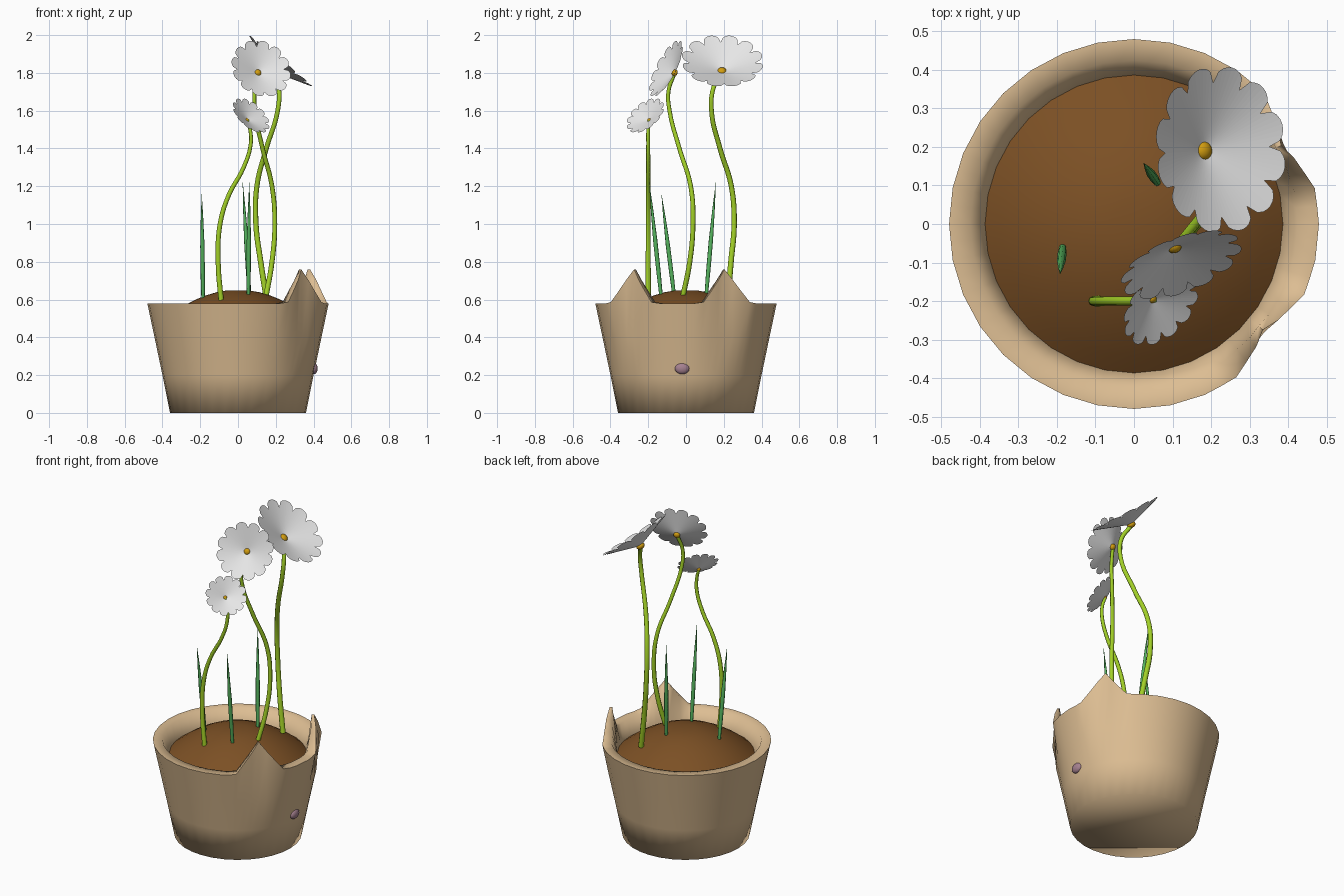
import bpy, bmesh, math
from mathutils import Vector, Matrix

if "Cube" in bpy.data.objects:
    bpy.data.objects.remove(bpy.data.objects["Cube"], do_unlink=True)


def material(name, r, g, b):
    m = bpy.data.materials.new(name)
    m.use_nodes = True
    m.diffuse_color = (r, g, b, 1)
    bsdf = m.node_tree.nodes["Principled BSDF"]
    bsdf.inputs["Base Color"].default_value = (r, g, b, 1)
    bsdf.inputs["Roughness"].default_value = 0.8
    return m


CLAY = material("tan clay", 0.72, 0.51, 0.29)
SOIL = material("brown soil", 0.20, 0.08, 0.018)
STEM = material("lime stem", 0.36, 0.63, 0.02)
BLADE = material("leaf green", 0.09, 0.45, 0.11)
PETAL = material("white petal", 0.8, 0.8, 0.8)
GOLD = material("golden centre", 0.65, 0.34, 0.005)
NOSE = material("mauve nose", 0.38, 0.22, 0.28)


def add_object(name, data, mat):
    ob = bpy.data.objects.new(name, data)
    bpy.context.collection.objects.link(ob)
    data.materials.append(mat)
    bpy.ops.object.select_all(action="DESELECT")
    ob.select_set(True)
    bpy.context.view_layer.objects.active = ob
    return ob


def from_bmesh(name, bm, mat, smooth=None, fix_normals=True):
    if fix_normals:
        bmesh.ops.recalc_face_normals(bm, faces=bm.faces)
    me = bpy.data.meshes.new(name)
    bm.to_mesh(me)
    bm.free()
    ob = add_object(name, me, mat)
    if smooth:
        bpy.ops.object.shade_smooth_by_angle(angle=math.radians(smooth))
    return ob


def bridge(bm, a, b):
    for i in range(len(a)):
        j = (i + 1) % len(a)
        bm.faces.new((a[i], a[j], b[j], b[i]))


def polar(r, a, z):
    return (r * math.cos(a), r * math.sin(a), z)


# Pot with two pointed ears pulled up from the rim
SIDES = 64
EARS = (-39.4, 28.1)


def ear_lift(angle):
    deg = (math.degrees(angle) + 180) % 360 - 180
    return max(max(0, 1 - abs(deg - e) / 17.5) for e in EARS)


# each ring: radius, height, radius at ear tip, ear share
PROFILE = ((0.36, 0, 0.36, 0), (0.40, 0.2, 0.40, 0), (0.442, 0.4, 0.442, 0),
           (0.48, 0.58, 0.435, 1), (0.425, 0.58, 0.42, 1),
           (0.387, 0.5, 0.387, 0), (0.38, 0.44, 0.38, 0))
bm = bmesh.new()
rings = []
for radius, height, tip, share in PROFILE:
    ring = []
    for i in range(SIDES):
        a = 2 * math.pi * i / SIDES
        chord = math.cos(math.pi / 32) if i % 2 else 1
        t = ear_lift(a) * share
        r = (radius + (tip - radius) * t) * chord
        ring.append(bm.verts.new(polar(r, a, height + 0.18 * t)))
    rings.append(ring)
for low, high in zip(rings, rings[1:]):
    bridge(bm, low, high)
bm.faces.new(rings[0])
from_bmesh("pot", bm, CLAY, 80)

# Domed soil
bm = bmesh.new()
rings = []
for k in range(1, 8):
    r = 0.4 * k / 7
    z = 0.652 - 0.07 * (r / 0.26) ** 2
    rings.append([bm.verts.new(polar(r, 2 * math.pi * i / 32, z)) for i in range(32)])
for inner, outer in zip(rings, rings[1:]):
    bridge(bm, outer, inner)
bm.faces.new(rings[0])
from_bmesh("soil", bm, SOIL, 60, False)


# Ellipsoids for the nose and the flower centres
def ellipsoid(name, centre, size, mat, rotation=Matrix()):
    bm = bmesh.new()
    bmesh.ops.create_uvsphere(bm, u_segments=16, v_segments=10, radius=1)
    bm.transform(Matrix.Translation(centre) @ rotation @ Matrix.Diagonal((*size, 1)))
    from_bmesh(name, bm, mat, 60)


ellipsoid("nose", (0.402, -0.02, 0.235), (0.02, 0.039, 0.03), NOSE)


# Tapered tubes for stems and grass
def tube(name, points, radii, mat):
    cu = bpy.data.curves.new(name, "CURVE")
    cu.dimensions = "3D"
    cu.bevel_depth = 1
    cu.bevel_resolution = 2
    cu.resolution_u = 6
    cu.use_fill_caps = True
    sp = cu.splines.new("BEZIER")
    sp.bezier_points.add(len(points) - 1)
    for i, (bp, co) in enumerate(zip(sp.bezier_points, points)):
        bp.co = co
        bp.handle_left_type = bp.handle_right_type = "AUTO"
        t = i / (len(points) - 1) * (len(radii) - 1)
        k = min(int(t), len(radii) - 2)
        bp.radius = radii[k] + (radii[k + 1] - radii[k]) * (t - k)
    add_object(name, cu, mat)
    bpy.ops.object.convert(target="MESH")
    bpy.ops.object.shade_smooth_by_angle(angle=math.radians(60))


# Scalloped cup-shaped flower head
def flower(name, centre, normal, radius, core):
    rot = Vector(normal).to_track_quat("Z", "Y").to_matrix().to_4x4()
    bm = bmesh.new()
    hub = bm.verts.new((0, 0, 0))
    petals, steps = 12, 8
    rim = []
    for i in range(petals * steps):
        u = (i % steps) / steps * 2 - 1
        r = radius * (0.8 + 0.2 * math.sqrt(1 - u * u))
        a = 2 * math.pi * i / (petals * steps)
        rim.append(bm.verts.new(polar(r, a, 0.33 * r)))
    for p in range(petals):
        edge = [rim[(p * steps + k) % len(rim)] for k in range(steps + 1)]
        for a, b in zip(edge, edge[1:]):
            bm.faces.new((hub, a, b))
    bm.transform(Matrix.Translation(centre) @ rot)
    from_bmesh(name + "_petals", bm, PETAL, None, False)
    ellipsoid(name + "_centre", centre, (core, core, core * 0.75), GOLD, rot)


flower("tall_flower", (0.18, 0.19, 1.808), (0.63, 0.04, 0.78), 0.218, 0.025)
flower("middle_flower", (0.105, -0.06, 1.80), (0.32, -0.84, 0.43), 0.166, 0.019)
flower("small_flower", (0.048, -0.195, 1.55), (0.56, -0.53, 0.63), 0.118, 0.011)

tube("tall_stem", [(0.155, 0.22, 0.58), (0.12, 0.238, 0.8), (0.095, 0.255, 1.0),
                   (0.10, 0.24, 1.2), (0.15, 0.18, 1.4), (0.21, 0.135, 1.6),
                   (0.215, 0.145, 1.72), (0.18, 0.188, 1.8)], (0.016, 0.012), STEM)
tube("middle_stem", [(0.145, -0.02, 0.6), (0.18, 0.02, 0.8), (0.195, 0.037, 1.0),
                     (0.18, 0.025, 1.2), (0.13, -0.035, 1.4), (0.09, -0.087, 1.6),
                     (0.088, -0.093, 1.7), (0.105, -0.06, 1.8)], (0.014, 0.010), STEM)
tube("small_stem", [(-0.088, -0.2, 0.58), (-0.105, -0.2, 0.8), (-0.095, -0.2, 1.0),
                    (-0.05, -0.2, 1.15), (0.03, -0.2, 1.3), (0.067, -0.2, 1.42),
                    (0.064, -0.2, 1.5), (0.048, -0.195, 1.55)], (0.014, 0.009), STEM)

# Grass blades: base and tip
BLADES = (("left_grass", (-0.185, -0.06, 0.6), (-0.192, -0.13, 1.16)),
          ("front_grass", (0.055, -0.13, 0.6), (0.06, -0.195, 1.22)),
          ("back_grass", (0.062, 0.105, 0.6), (0.025, 0.158, 1.22)))
for name, base, tip in BLADES:
    base, tip = Vector(base), Vector(tip)
    path = [base.lerp(tip, k / 4) for k in range(5)]
    tube(name, path, (0.009, 0.0115, 0.0115, 0.007, 0.0005), BLADE)
